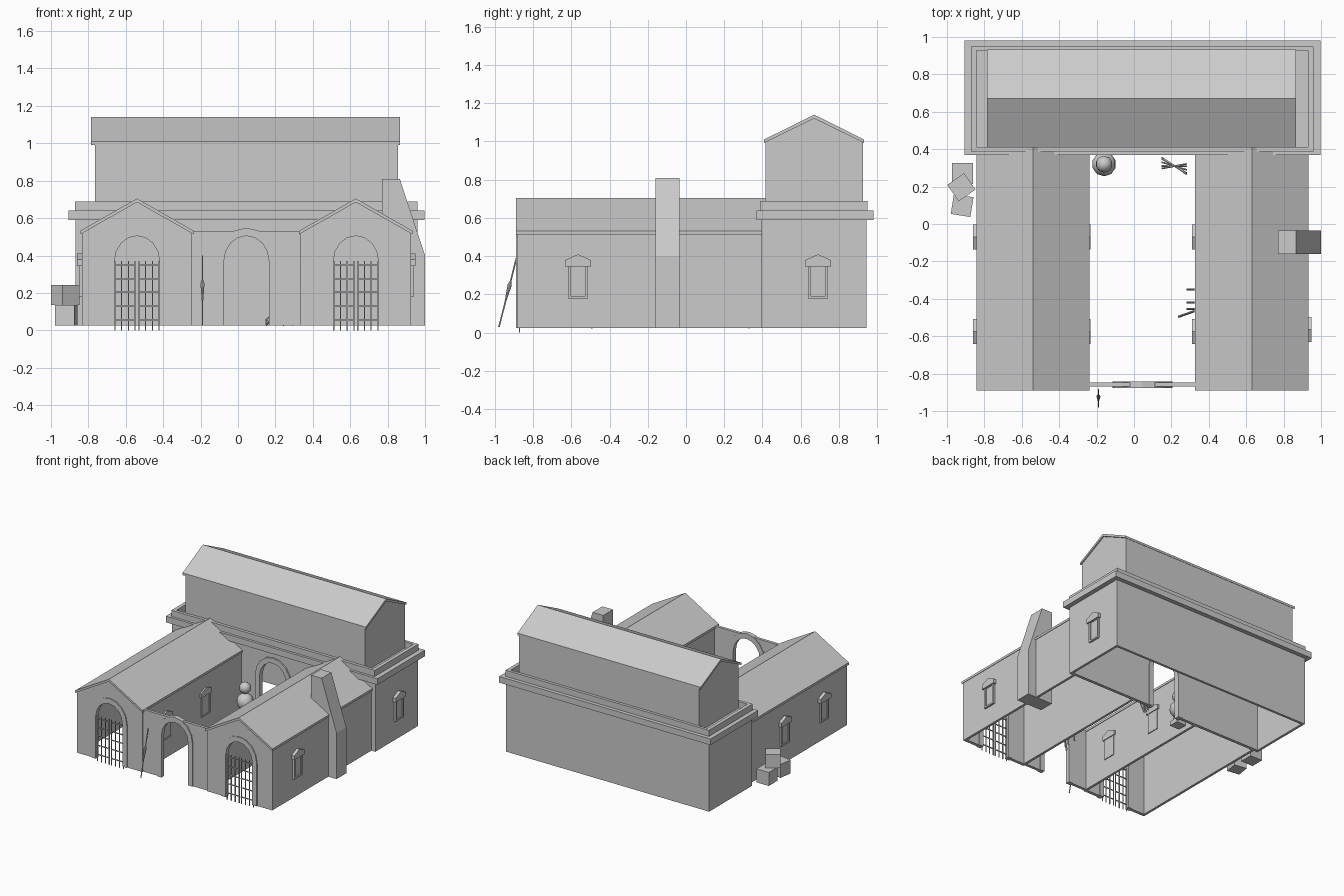
import bpy, bmesh, math, random
from mathutils import Vector, Matrix

if "Cube" in bpy.data.objects:
    bpy.data.objects.remove(bpy.data.objects["Cube"])
random.seed(2)
G = 0.025  # ground level of the walls


def finish(name, bm):
    bmesh.ops.recalc_face_normals(bm, faces=bm.faces[:])
    me = bpy.data.meshes.new(name)
    bm.to_mesh(me)
    bm.free()
    ob = bpy.data.objects.new(name, me)
    bpy.context.collection.objects.link(ob)
    return ob


def box(name, x0, x1, y0, y1, z0, z1, rot=0):
    bm = bmesh.new()
    bmesh.ops.create_cube(bm, size=1)
    bmesh.ops.scale(bm, vec=(x1 - x0, y1 - y0, z1 - z0), verts=bm.verts)
    ob = finish(name, bm)
    ob.location = ((x0 + x1) / 2, (y0 + y1) / 2, (z0 + z1) / 2)
    ob.rotation_euler.z = math.radians(rot)
    return ob


def prism(name, pts, a, b, axis='y'):
    """Extrude a profile in (side, z) from a to b along y or x."""
    bm = bmesh.new()
    place = (lambda u, z, d: (u, d, z)) if axis == 'y' else (lambda u, z, d: (d, u, z))
    f = bm.faces.new([bm.verts.new(place(u, z, a)) for u, z in pts])
    ext = bmesh.ops.extrude_face_region(bm, geom=[f])
    vs = [v for v in ext['geom'] if isinstance(v, bmesh.types.BMVert)]
    bmesh.ops.translate(bm, verts=vs, vec=Vector(place(0, 0, b - a)))
    return finish(name, bm)


def rod(name, p, q, r0, r1=None, n=6):
    p, q = Vector(p), Vector(q)
    d = q - p
    bm = bmesh.new()
    bmesh.ops.create_cone(bm, cap_ends=True, segments=n, radius1=r0,
                          radius2=r0 if r1 is None else r1, depth=d.length)
    ob = finish(name, bm)
    ob.matrix_world = Matrix.Translation((p + q) / 2) @ d.to_track_quat('Z', 'Y').to_matrix().to_4x4()
    return ob


def arch(cx, hw, top, n=8, spring=0.37):
    """Arch line from left foot over the crown to the right foot."""
    pts = [(cx - hw, G)]
    for i in range(n + 1):
        t = math.pi * (1 - i / n)
        pts.append((cx + hw * math.cos(t), spring + (top - spring) * math.sin(t)))
    return pts + [(cx + hw, G)]


def arch_frame(name, cx, y0, y1):
    prism(name, arch(cx, 0.16, 0.548) + arch(cx, 0.12, 0.505)[::-1], y0, y1)


def window(name, x, y, s, out=0.025):
    """Hooded window on a wall at x, facing direction s."""
    a, b = x - s * 0.005, x + s * out
    m = x + s * out * 0.6
    prism(name + "_hood", [(y - .067, .345), (y + .067, .345), (y + .067, .38),
                           (y, .41), (y - .067, .38)], a, b, 'x')
    prism(name + "_frame", [(y - .053, .18), (y + .053, .18), (y + .053, .345), (y + .04, .345),
                            (y + .04, .193), (y - .04, .193), (y - .04, .345), (y - .053, .345)], a, m, 'x')
    prism(name + "_shutter", [(y - .04, .193), (y + .04, .193), (y + .04, .345), (y - .04, .345)],
          a, x + s * .005, 'x')


# side wings: gabled front, long walls, pitched roof, arched doorway with grille
for side, cx in (("left", -0.54), ("right", 0.63)):
    w = 0.295
    gable = [(cx + w, G), (cx + w, .522), (cx, .69), (cx - w, .522), (cx - w, G)]
    prism(side + "_wing_front", arch(cx, 0.125, 0.51) + gable, -0.88, -0.855)
    for s in (-1, 1):
        box(side + "_wing_wall", *sorted((cx + s * w, cx + s * (w - .02))), -0.856, 0.41, G, .53)
    prism(side + "_wing_roof", [(cx - .303, .513), (cx - .303, .532), (cx, .705), (cx + .303, .532),
                                (cx + .303, .513), (cx, .685)], -0.89, 0.415)
    arch_frame(side + "_wing_arch", cx, -0.888, -0.85)
    for s in (-1, 1):
        for k in range(4):
            x = cx + s * (.01 + .036 * k)
            box(side + "_grille_bar", x - .003, x + .003, -.873, -.867, 0, .37)
        for z in (.055, .13, .205, .275, .35):
            box(side + "_grille_rail", *sorted((cx + s * .006, cx + s * .123)), -.874, -.866, z - .003, z + .003)

# windows on the wings and the hall
for y in (-0.07, -0.575):
    window("left_outer_window", -0.835, y, -1)
    window("left_court_window", -0.245, y, 1, .012)
    window("right_court_window", 0.335, y, -1)
window("right_outer_window", 0.925, -0.565, 1)
window("hall_window", 0.96, 0.69, 1)

# courtyard gate wall
C = 0.045
prism("gate_wall", arch(C, .125, .51) + [(.34, G), (.34, .53), (-.25, .53), (-.25, G)], -0.87, -0.847)
arch_frame("gate_arch", C, -0.878, -0.842)

# rear hall: open-bottomed shell with arched door
prism("hall_front", arch(C, .125, .51) + [(.96, G), (.96, .6), (-.87, .6), (-.87, G)], 0.395, 0.42)
arch_frame("hall_arch", C, 0.383, 0.425)
box("hall_back", -.87, .96, .925, .945, G, .6)
box("hall_left", -.87, -.85, .41, .935, G, .6)
box("hall_right", .94, .96, .41, .935, G, .6)
box("cornice", -.907, .998, .368, .98, .59, .64)
box("parapet_front", -.872, .96, .388, .412, .64, .69)
box("parapet_back", -.872, .96, .927, .95, .64, .69)
box("parapet_left", -.872, -.842, .412, .927, .64, .69)
box("parapet_right", .93, .96, .412, .927, .64, .69)

# upper storey with pitched roof
M = 0.67
prism("upper_storey", [(.415, .63), (.925, .63), (.925, 1.0), (M, 1.125), (.415, 1.0)], -.765, .855, 'x')
prism("upper_roof", [(.408, .992), (.408, 1.01), (M, 1.14), (.932, 1.01), (.932, .992), (M, 1.12)],
      -.785, .866, 'x')

# leaning chimney
prism("chimney", [(.77, G), (1.0, G), (1.0, .40), (.865, .81), (.77, .81)], -.16, -.035)

# crates
box("crate", -.973, -.862, .215, .325, G, .135)
box("crate", -.972, -.866, .045, .152, G, .135, -9)
box("top_crate", -.978, -.868, .143, .25, .135, .243, 35)

# courtyard urn on a plinth
box("urn_plinth", -.205, -.115, .28, .36, G, .06)
rod("urn_foot", (-.16, .32, .06), (-.16, .32, .12), .045, .025, 8)
for r, z in ((.065, .165), (.045, .275)):
    bm = bmesh.new()
    bmesh.ops.create_uvsphere(bm, u_segments=10, v_segments=8, radius=r)
    bmesh.ops.translate(bm, verts=bm.verts, vec=(-.16, .32, z))
    for f in bm.faces:
        f.smooth = True
    finish("urn_ball", bm)

# tied bundle of sticks leaning in the corner
for i in range(9):
    a = i * math.tau / 9
    o = Vector((.3, .8, .2)) * .028
    p = Vector((.15, .345 + .03 * math.cos(a) - .02, .04 + .015 * math.sin(a)))
    q = Vector((.28, .295 - .028 * math.cos(a), .2 - .015 * math.sin(a) + random.uniform(-.02, .02)))
    rod("bundle_stick", p, q, .005)

# poles leaning on the right wing
for y, z in ((-.35, .3), (-.42, .32), (-.455, .3)):
    rod("leaning_pole", (.285, y, G), (.325, y, z), .006)
rod("leaning_pole", (.24, -.495, G), (.325, -.465, .27), .007)

# torch leaning at the gate
rod("torch_shaft", (-.19, -.978, .03), (-.19, -.884, .40), .004)
rod("torch_grip", (-.19, -.945, .16), (-.19, -.922, .25), .004, .011, 8)
rod("torch_collar", (-.19, -.922, .25), (-.19, -.917, .27), .011, .004, 8)
